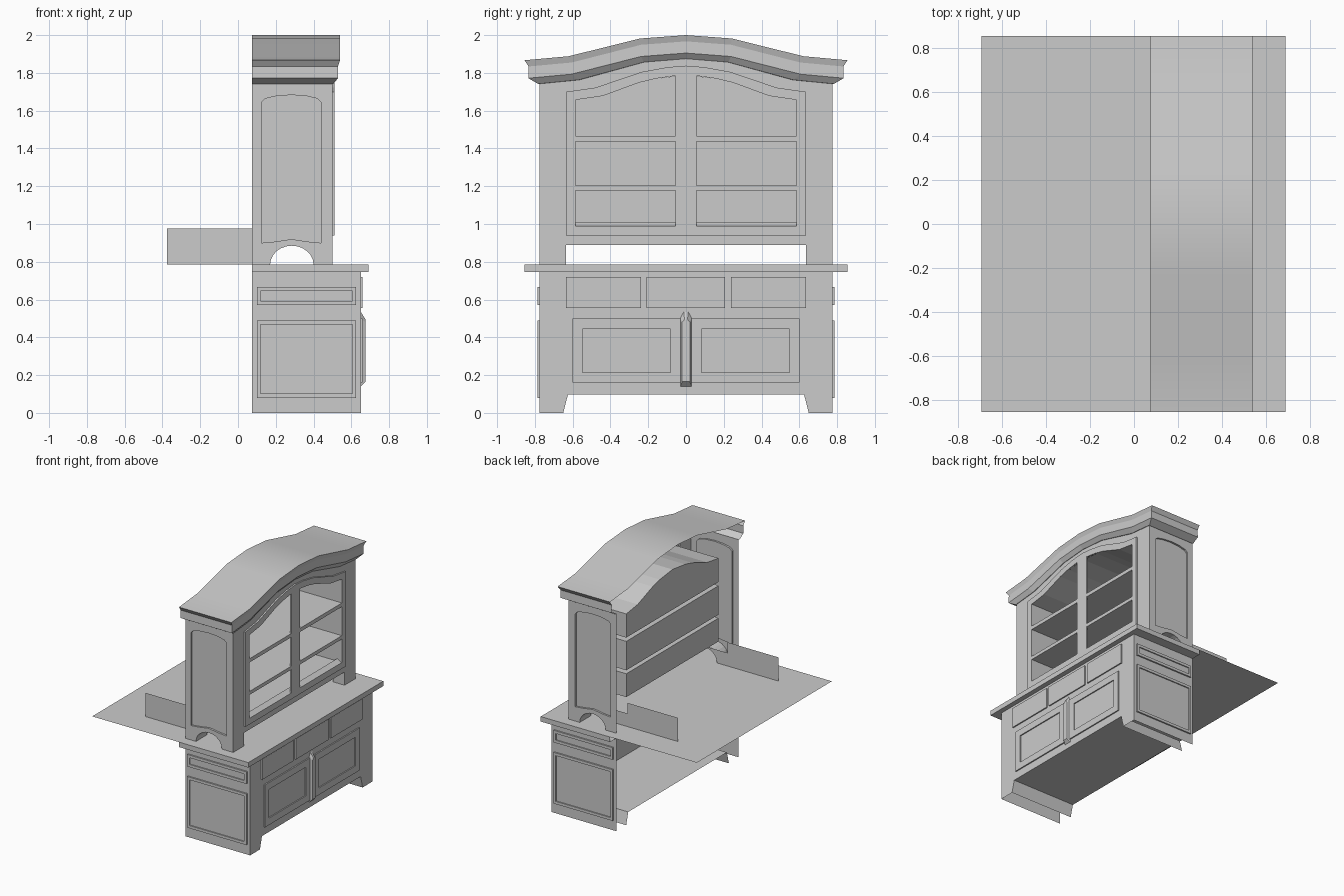
import bpy, bmesh, math
from mathutils import Vector
from mathutils.geometry import tessellate_polygon

if "Cube" in bpy.data.objects:
    bpy.data.objects.remove(bpy.data.objects["Cube"])

AXES = {'x': lambda u, v, d: (d, u, v),   # plane facing x, loop in (y, z)
        'y': lambda u, v, d: (u, d, v),   # plane facing y, loop in (x, z)
        'z': lambda u, v, d: (u, v, d)}   # plane facing z, loop in (x, y)


def rect(u0, u1, v0, v1):
    return [(u0, v0), (u1, v0), (u1, v1), (u0, v1)]


def sym(half):
    """Mirror a half outline (u > 0, ordered) into a full one."""
    return half + [(-u, v) for u, v in reversed(half) if u > 1e-6]


def fill(d, *loops):
    return ('fill', d, loops)


def wall(d0, d1, loop, loop2=None, closed=True):
    return ('wall', d0, d1, loop, loop2 or loop, closed)


def finish(name, bm, mirror=False):
    bmesh.ops.remove_doubles(bm, verts=bm.verts, dist=1e-5)
    bmesh.ops.dissolve_limit(bm, angle_limit=0.002, verts=bm.verts, edges=bm.edges)
    bmesh.ops.recalc_face_normals(bm, faces=bm.faces)
    me = bpy.data.meshes.new(name)
    bm.to_mesh(me)
    bm.free()
    ob = bpy.data.objects.new(name, me)
    bpy.context.collection.objects.link(ob)
    if mirror:
        ob.modifiers.new("mirror", 'MIRROR').use_axis = (False, True, False)
    return ob


def part(name, axis, items, mirror=False):
    """Build one object from flat fills (with holes) and walls between depths."""
    bm, m = bmesh.new(), AXES[axis]
    for it in items:
        if it[0] == 'fill':
            _, d, loops = it
            pts = [p for l in loops for p in l]
            vs = [bm.verts.new(m(*p, d)) for p in pts]
            for t in tessellate_polygon([[Vector((*p, 0)) for p in l] for l in loops]):
                bm.faces.new([vs[i] for i in t])
        else:
            _, d0, d1, la, lb, closed = it
            a = [bm.verts.new(m(*p, d0)) for p in la]
            b = [bm.verts.new(m(*p, d1)) for p in lb]
            for i in range(len(a) if closed else len(a) - 1):
                j = (i + 1) % len(a)
                bm.faces.new((a[i], a[j], b[j], b[i]))
    return finish(name, bm, mirror)


def raised_frame(name, axis, base, top, inner_d, outer, inner, mirror=False):
    part(name, axis, [fill(top, outer, inner), wall(base, top, outer),
                      wall(top, inner_d, inner), fill(inner_d, inner)], mirror)


BACK, BASE_F, UP_F, SIDE = 0.075, 0.65, 0.50, 0.775

# Base cabinet: front with feet, bottom and foot inner faces, sides
foot = [(-.65, 0), (-.625, .097), (.625, .097), (.65, 0)]
part("base_front", 'x', [
    fill(BASE_F, [(-SIDE, 0)] + foot + [(SIDE, 0), (SIDE, .745), (-SIDE, .745)]),
    wall(BACK, BASE_F, foot, closed=False)])
part("base_sides", 'y', [fill(SIDE, rect(BACK, BASE_F, 0, .745))], True)

# Raised mouldings on base sides
for nm, z0, z1 in (("side_lower_panel", .08, .49), ("side_upper_panel", .57, .667)):
    raised_frame(nm, 'y', SIDE, .787, .778, rect(.10, .625, z0, z1),
                 rect(.12, .605, z0 + .022, z1 - .022), True)

# Drawers
for i, (y0, y1) in enumerate(((-.635, -.238), (-.21, .207), (.237, .635))):
    o = rect(y0, y1, .555, .72)
    part(f"drawer_{i}", 'x', [fill(.66, o), wall(BASE_F, .66, o)])

# Doors and the chamfered post between them
raised_frame("base_doors", 'x', BASE_F, .66, .651, rect(.03, .6, .16, .5),
             rect(.083, .547, .215, .445), True)
post0 = [(-.03, .14), (.03, .14), (.03, .5), (.012, .535), (-.012, .535), (-.03, .5)]
post1 = [(-.02, .165), (.02, .165), (.02, .48), (.008, .495), (-.008, .495), (-.02, .48)]
part("door_post", 'x', [wall(BASE_F, .675, post0, post1), fill(.675, post1)])

# Counter: top sheet runs far behind, lip only around the cabinet
lip = [(BACK, -.855), (.69, -.855), (.69, .855), (BACK, .855)]
under = lip + [(BACK, SIDE), (BASE_F, SIDE), (BASE_F, -SIDE), (BACK, -SIDE)]
part("counter", 'z', [fill(.785, rect(-.695, .69, -.855, .855)),
                      wall(.745, .785, lip, closed=False), fill(.745, under)])

# Crown arch, half points (y fraction of half width, z of the top edge)
ARCH = [(1, 1.867), (.727, 1.888), (.285, 1.982), (0, 2.0)]


def crown_line(half, dz):
    return [(u * half, z + dz) for u, z in ARCH]


# Upper cabinet side: outer sheet with recessed arched panel and half-round leg cut
half_round = [(.285 + .115 * math.cos(a), .785 + .1 * math.sin(a))
              for a in (math.pi * i / 12 for i in range(13))]
panel = [(.125, .90), (.2, .907), (.2825, .92), (.365, .907), (.44, .90), (.44, 1.645),
         (.42, 1.664), (.36, 1.678), (.2825, 1.683), (.205, 1.678), (.145, 1.664), (.125, 1.645)]
outer = [(UP_F, .785), (UP_F, 1.745), (BACK, 1.745), (BACK, .785)] + half_round[::-1]
part("upper_sides", 'y', [fill(SIDE, outer, panel), wall(SIDE, .76, panel), fill(.76, panel),
                          wall(.635, SIDE, half_round, closed=False)], True)

# Leg inner boards that run out behind
part("leg_inner_boards", 'y', [fill(.635, [(UP_F, .785), (UP_F, .89), (BACK, .89), (BACK, .975),
                                           (-.375, .975), (-.375, .785)] + half_round[::-1])], True)

# Upper front and glazed door frame
door = sym([(.635, .94), (.635, 1.70), (.48, 1.722), (.235, 1.805), (.1, 1.83), (0, 1.838)])
front = sym([(.635, .89), (.635, .785), (SIDE, .785)] + crown_line(SIDE, -.125))
openings = [rect(.055, .585, .99, 1.177), rect(.055, .585, 1.205, 1.437),
            [(.055, 1.467), (.585, 1.467), (.585, 1.657), (.44, 1.678),
             (.25, 1.748), (.16, 1.77), (.055, 1.785)]]
openings += [[(-u, v) for u, v in o] for o in openings]
part("upper_front", 'x', [fill(UP_F, front, door)])
part("door_frame", 'x', [fill(.512, door, *openings), wall(UP_F, .512, door)]
     + [wall(.512, UP_F, o) for o in openings])

# Shelf compartments behind the openings
boxes = [rect(-.585, .585, .99, 1.177), rect(-.585, .585, 1.205, 1.437),
         sym([(.585, 1.467), (.585, 1.657), (.44, 1.678), (.25, 1.748), (.16, 1.77), (0, 1.79)])]
for i, b in enumerate(boxes):
    part(f"compartment_{i}", 'x', [wall(UP_F, .12, b), fill(.12, b)])
part("shelf_lip", 'x', [wall(UP_F, .47, [(-.585, .99), (.585, .99)],
                             [(-.585, 1.01), (.585, 1.01)], False)])

# Crown moulding swept round three sides, plus the arched roof sheet
bm = bmesh.new()
rows = []
for off, dz in ((1, 0), (.72, -.033), (.75, -.095), (.1, -.125), (0, -.125)):
    line = sym(crown_line(SIDE + .08 * off, dz))
    x = UP_F + .04 * off
    pts = [(BACK, *line[0])] + [(x, *p) for p in line] + [(BACK, *line[-1])]
    rows.append([bm.verts.new(p) for p in pts])
for a, b in zip(rows, rows[1:]):
    for i in range(len(a) - 1):
        bm.faces.new((a[i], a[i + 1], b[i + 1], b[i]))
finish("crown_moulding", bm)

roof_line = sym(crown_line(.855, 0))
roof = part("roof", 'x', [wall(BACK, .54, roof_line, closed=False)])
bpy.context.view_layer.objects.active = roof
roof.select_set(True)
bpy.ops.object.shade_smooth_by_angle(angle=math.radians(30))
